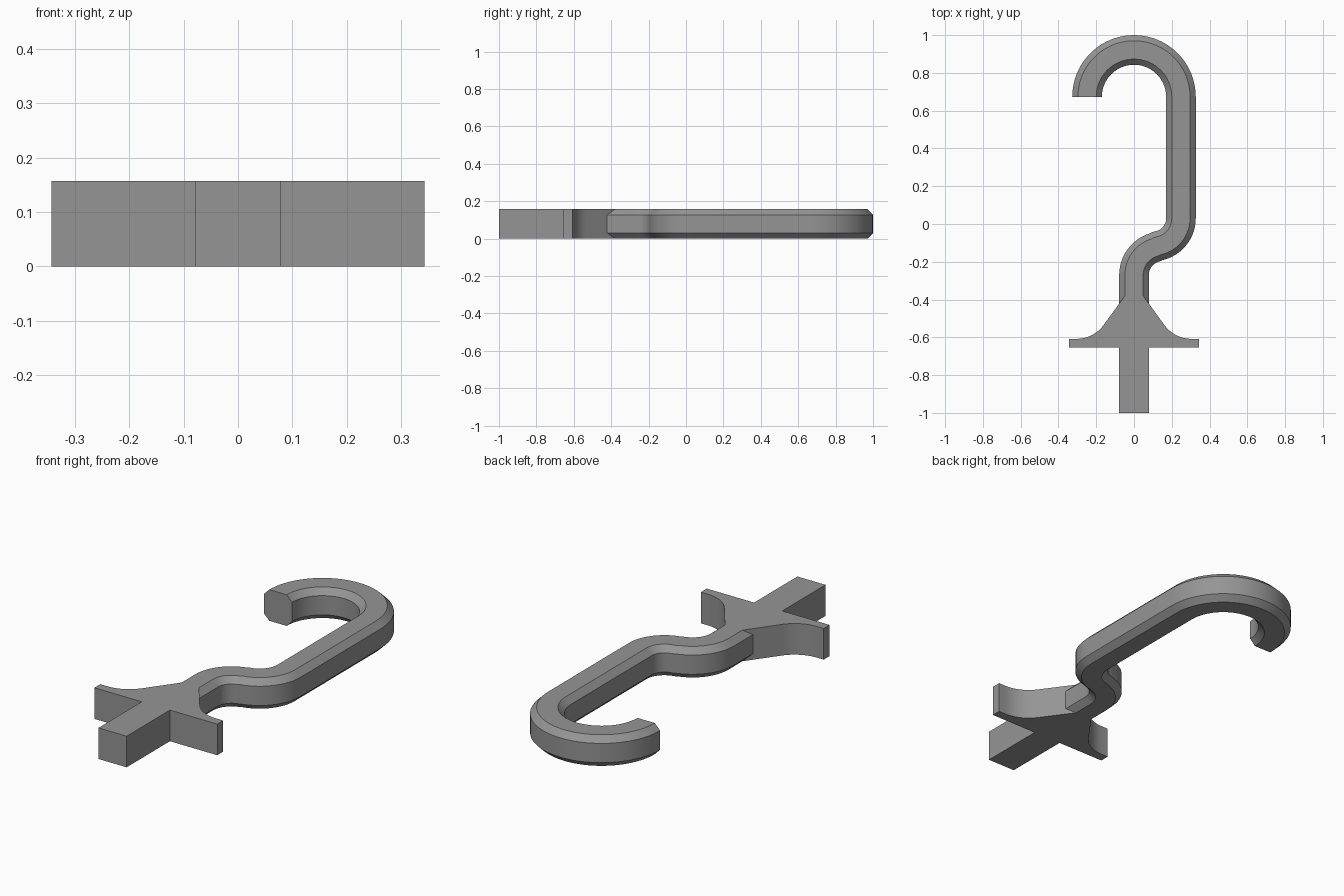
import bpy, bmesh, math
from mathutils import Vector

if "Cube" in bpy.data.objects:
    bpy.data.objects.remove(bpy.data.objects["Cube"])

H = 0.157          # thickness of the bar
W = H / 2          # half width
C = 0.03           # chamfer

grey = bpy.data.materials.new("grey metal")
grey.diffuse_color = (0.30, 0.30, 0.30, 1)
grey.use_nodes = True
grey.node_tree.nodes["Principled BSDF"].inputs["Base Color"].default_value = grey.diffuse_color


def arc(cx, cy, r, a0, a1, n):
    """Points on an arc, angles in degrees."""
    angles = [math.radians(a0 + (a1 - a0) * i / n) for i in range(n + 1)]
    return [Vector((cx + r * math.cos(a), cy + r * math.sin(a))) for a in angles]


def finish(bm, name):
    bmesh.ops.recalc_face_normals(bm, faces=bm.faces)
    mesh = bpy.data.meshes.new(name)
    bm.to_mesh(mesh)
    bm.free()
    mesh.materials.append(grey)
    ob = bpy.data.objects.new(name, mesh)
    bpy.context.collection.objects.link(ob)
    bpy.ops.object.select_all(action='DESELECT')
    ob.select_set(True)
    bpy.context.view_layer.objects.active = ob
    bpy.ops.object.shade_smooth_by_angle(angle=math.radians(25))
    return ob


# Hook: chamfered bar swept along a crook, a straight and an S-bend
R = 0.2485
bend = math.degrees(math.atan2(-0.30, 0.05))
path = arc(0, 0.673, R, 180, 0, 40)
path += arc(0.10, 0.03, R - 0.10, 0, bend, 14)
path += arc(0.152, -0.27, 0.152, bend + 180, 180, 14)[1:]
path.append(Vector((0, -0.43)))
section = [(W, C), (W, H - C), (W - C, H), (C - W, H),
           (-W, H - C), (-W, C), (C - W, 0), (W - C, 0)]
bm = bmesh.new()
rings = []
for i, p in enumerate(path):
    t = (path[min(i + 1, len(path) - 1)] - path[max(i - 1, 0)]).normalized()
    if i == 0 or abs(t.x) < 0.03:      # straight runs and the cut end stay square
        t = Vector((0, 1 if i == 0 else -1))
    side = Vector((-t.y, t.x))
    rings.append([bm.verts.new((*(p + side * u), z)) for u, z in section])
for a, b in zip(rings, rings[1:]):
    for j in range(8):
        bm.faces.new((a[j], a[j - 1], b[j - 1], b[j]))
bm.faces.new(rings[0])
bm.faces.new(rings[-1])
finish(bm, "hook")

# Base: flared collar with a square tang, one mirrored outline extruded upward
half = [Vector((W - C, -0.38))] + arc(0.305, -0.430, 0.178, -144.6, -90, 12)
half += [Vector(p) for p in ((0.343, -0.608), (0.343, -0.655), (W, -0.655), (W, -1))]
outline = half + [Vector((-p.x, p.y)) for p in reversed(half)]
bm = bmesh.new()
face = bm.faces.new([bm.verts.new((p.x, p.y, 0)) for p in outline])
top = bmesh.ops.extrude_face_region(bm, geom=[face])["geom"]
bmesh.ops.translate(bm, vec=(0, 0, H),
                    verts=[v for v in top if isinstance(v, bmesh.types.BMVert)])
finish(bm, "collar_and_tang")
